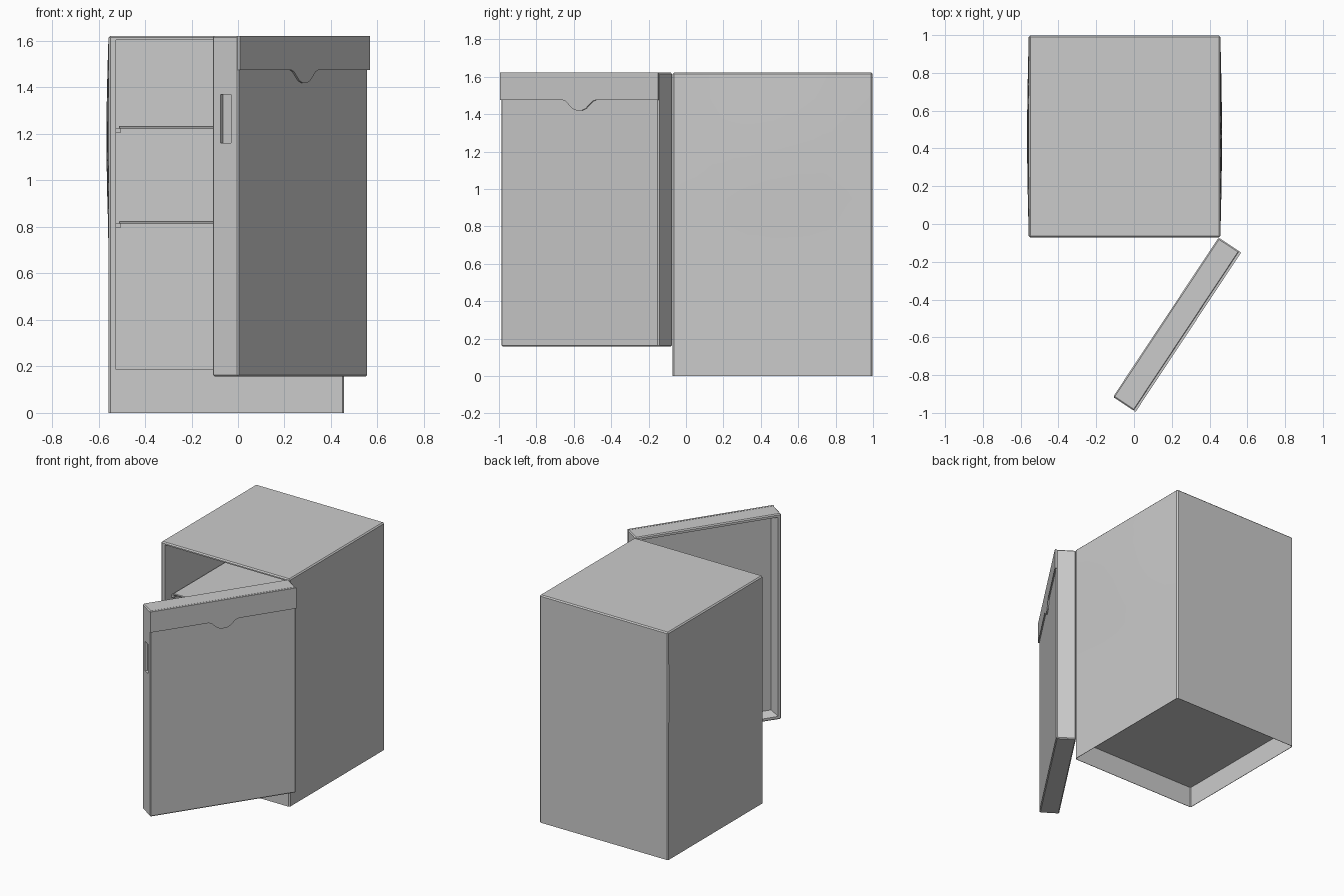
import bpy, bmesh, math
from mathutils import Vector

if "Cube" in bpy.data.objects:
    bpy.data.objects.remove(bpy.data.objects["Cube"])


def box(lo, hi):
    bm = bmesh.new()
    bmesh.ops.create_cube(bm, size=1)
    for v in bm.verts:
        v.co = Vector([lo[i] if v.co[i] < 0 else hi[i] for i in range(3)])
    return bm


def bevel(bm, width, keep=lambda e: True):
    bmesh.ops.bevel(bm, geom=[e for e in bm.edges if keep(e)], offset=width,
                    segments=1, affect='EDGES', profile=0.5)


def recess(bm, normal, depth, lo=None, hi=None, rim=0.01, taper=0.0005):
    """Inset the biggest face along normal, fit it to lo/hi, and push it in."""
    bm.normal_update()
    n = Vector(normal)
    f = max((f for f in bm.faces if f.normal.dot(n) > 0.99), key=lambda f: f.calc_area())
    bmesh.ops.inset_individual(bm, faces=[f], thickness=rim, use_even_offset=True)
    if lo:
        mid = f.calc_center_median()
        for v in f.verts:
            for i in range(3):
                if abs(n[i]) < 0.5:
                    v.co[i] = lo[i] if v.co[i] < mid[i] else hi[i]
    bm.normal_update()
    bmesh.ops.inset_individual(bm, faces=[f], thickness=taper, depth=-depth,
                               use_even_offset=True)


def finish(bm, name):
    bmesh.ops.recalc_face_normals(bm, faces=bm.faces[:])
    me = bpy.data.meshes.new(name)
    bm.to_mesh(me)
    bm.free()
    ob = bpy.data.objects.new(name, me)
    bpy.context.collection.objects.link(ob)
    return ob


# Cabinet: open compartment at the front, hollow plinth underneath
CX = -0.05
bm = box((-0.557, -0.072, 0), (0.457, 0.998, 1.622))
bevel(bm, 0.008, lambda e: max(v.co.z for v in e.verts) > 0.1)
recess(bm, (0, -1, 0), 1.03, (-0.525, 0, 0.187), (0.425, 0, 1.605))
recess(bm, (0, 0, -1), 0.15, rim=0.003)

# Slightly bulging side panels
for axis, start, end, count in ((1, -0.072, 0.998, 8), (2, 0, 1.622, 12)):
    n = Vector((0, axis == 1, axis == 2))
    for i in range(1, count):
        bmesh.ops.bisect_plane(bm, geom=bm.verts[:] + bm.edges[:] + bm.faces[:],
                               plane_co=n * (start + (end - start) * i / count), plane_no=n)
for v in bm.verts:
    if abs(v.co.x - CX) > 0.506 and v.co.z > 0.75:
        amount = math.sin(math.pi * (v.co.y + 0.072) / 1.07) * math.sin(math.pi * (v.co.z - 0.75) / 0.872)
        v.co.x += math.copysign(0.009 * max(amount, 0), v.co.x - CX)
cabinet = finish(bm, "cabinet")
bpy.context.view_layer.objects.active = cabinet
cabinet.select_set(True)
bpy.ops.object.shade_smooth_by_angle(angle=math.radians(20))

# Shelves and their side rails
for level, z in (("lower", 0.826), ("upper", 1.235)):
    bm = box((-0.512, 0.0, z - 0.012), (0.412, 0.955, z))
    bevel(bm, 0.003)
    finish(bm, level + "_shelf")
    for side, s in (("left", -1), ("right", 1)):
        xs = sorted((CX + s * 0.475, CX + s * 0.455))
        finish(box((xs[0], 0.0, z - 0.03), (xs[1], 0.955, z - 0.012)), f"{level}_{side}_rail")

# Door, built from the hinge edge along local x, outside towards local y
L, T = 1.012, 0.134
bm = box((0, 0, 0.157), (L, T, 1.622))
bevel(bm, 0.007)
recess(bm, (0, -1, 0), 0.065, rim=0.016, taper=0.022)
recess(bm, (1, 0, 0), 0.018, (0, 0.043, 1.16), (0, 0.098, 1.37))
door = finish(bm, "door")

# Raised strip at the top of the door with a finger tab in its lower edge
half = [(0.105, 1.475), (0.085, 1.468), (0.062, 1.447), (0.042, 1.429), (0.018, 1.42)]
mid = L / 2
outline = [(0, 1.622), (0, 1.475)] + [(mid - x, z) for x, z in half]
outline += [(mid + x, z) for x, z in reversed(half)] + [(L, 1.475), (L, 1.622)]
bm = bmesh.new()
face = bm.faces.new([bm.verts.new((x, T - 0.004, z)) for x, z in outline])
out = bmesh.ops.extrude_face_region(bm, geom=[face])
for v in out["geom"]:
    if isinstance(v, bmesh.types.BMVert):
        v.co.y = T + 0.009
bm.faces.ensure_lookup_table()
strip = finish(bm, "door_top_strip")

# Swing the door open about its hinge
for ob in (door, strip):
    ob.location = (0.448, -0.072, 0)
    ob.rotation_euler.z = math.atan2(-0.845, -0.56)
